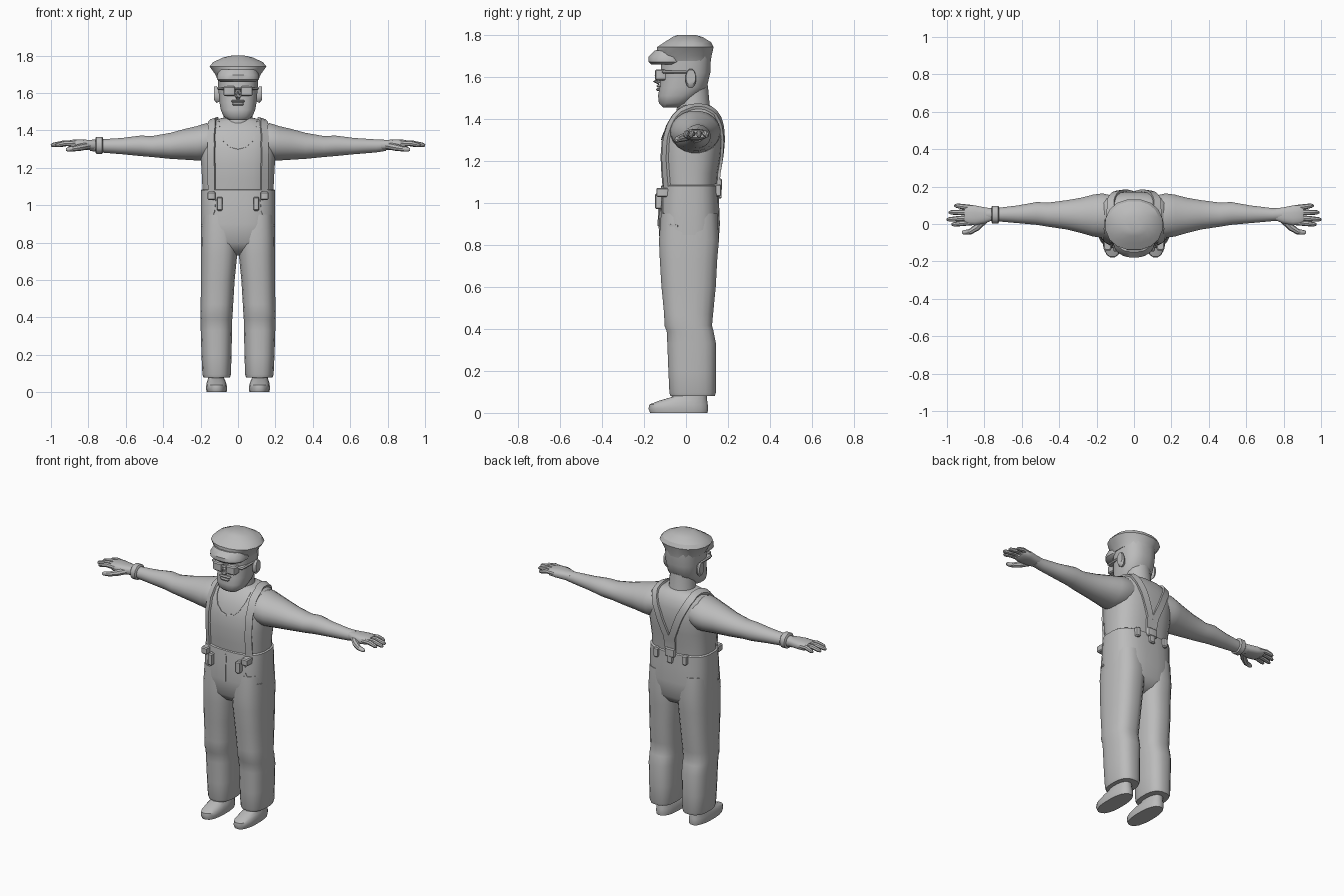
import bpy, bmesh, math
from mathutils import Vector
from mathutils.bvhtree import BVHTree

grey = bpy.data.materials.new("plain_grey")
grey.diffuse_color = (0.5, 0.5, 0.5, 1)


def make(name, verts, faces, angle=40):
    mesh = bpy.data.meshes.new(name)
    mesh.from_pydata([tuple(v) for v in verts], [], faces)
    bm = bmesh.new()
    bm.from_mesh(mesh)
    bmesh.ops.recalc_face_normals(bm, faces=bm.faces)
    bm.to_mesh(mesh)
    bm.free()
    mesh.materials.append(grey)
    ob = bpy.data.objects.new(name, mesh)
    bpy.context.collection.objects.link(ob)
    bpy.ops.object.select_all(action='DESELECT')
    ob.select_set(True)
    bpy.context.view_layer.objects.active = ob
    bpy.ops.object.shade_smooth_by_angle(angle=math.radians(angle))
    return BVHTree.FromPolygons([Vector(v) for v in verts], faces)


def skin(rings):
    """Faces joining equal rings, with capped ends."""
    n, k = len(rings[0]), len(rings)
    faces = [(i * n + j, i * n + (j + 1) % n, (i + 1) * n + (j + 1) % n, (i + 1) * n + j)
             for i in range(k - 1) for j in range(n)]
    faces += [tuple(range(n)), tuple(range((k - 1) * n, k * n))]
    return [v for r in rings for v in r], faces


def loft(name, axis, rings, n=20, p=2.0, s=1, angle=40):
    """Rings are (position on axis, a min, a max, b min, b max); s flips x."""
    out = []
    for t, a0, a1, b0, b1 in rings:
        ring = []
        for j in range(n):
            th = 2 * math.pi * (j + 0.5) / n
            c, d = math.cos(th), math.sin(th)
            a = (a0 + a1) / 2 + (a1 - a0) / 2 * math.copysign(abs(c) ** (2 / p), c)
            b = (b0 + b1) / 2 + (b1 - b0) / 2 * math.copysign(abs(d) ** (2 / p), d)
            x, y, z = {'x': (t, a, b), 'y': (a, t, b), 'z': (a, b, t)}[axis]
            ring.append((s * x, y, z))
        out.append(ring)
    return make(name, *skin(out), angle)


def tube(name, pts, s=1, n=8):
    """Points are (x, y, z, radius)."""
    P = [Vector((s * q[0], q[1], q[2])) for q in pts]
    out = []
    for i, q in enumerate(P):
        d = (P[min(i + 1, len(P) - 1)] - P[max(i - 1, 0)]).normalized()
        u = d.cross(Vector((0, 0, 1))).normalized()
        w = u.cross(d)
        r = pts[i][3]
        out.append([q + r * (math.cos(2 * math.pi * j / n) * u + math.sin(2 * math.pi * j / n) * w)
                    for j in range(n)])
    make(name, *skin(out))


def strip(name, tree, pts, width, thick, s=1, steps=4):
    """Band lying on the surface of another part."""
    P = [Vector((s * x, y, z)) for x, y, z in pts]
    fine = [P[i].lerp(P[i + 1], k / steps) for i in range(len(P) - 1) for k in range(steps)] + [P[-1]]
    hits = [tree.find_nearest(q)[:2] for q in fine]
    centre = Vector((0, 0.03, 1.2))
    out = []
    for i, (q, nrm) in enumerate(hits):
        if nrm.dot(q - centre) < 0:
            nrm = -nrm
        d = (hits[min(i + 1, len(hits) - 1)][0] - hits[max(i - 1, 0)][0]).normalized()
        side = d.cross(nrm).normalized() * width / 2
        e0, e1 = (tree.find_nearest(q + k * side)[0] for k in (1, -1))
        out.append([e0 - nrm * 0.004, e0 + nrm * thick, e1 + nrm * thick, e1 - nrm * 0.004])
    make(name, *skin(out), 35)


def block(name, x0, x1, y0, y1, z0, z1, s=1):
    """Rounded little block."""
    e = 0.006
    loft(name, 'z', [(z0, x0 + e, x1 - e, y0 + e, y1 - e), (z0 + e, x0, x1, y0, y1),
                     (z1 - e, x0, x1, y0, y1), (z1, x0 + e, x1 - e, y0 + e, y1 - e)], 12, 5, s)


# Shirt and trouser seat
torso = loft("torso", 'z', [(1.05, -.19, .19, -.11, .145), (1.14, -.193, .193, -.118, .152),
    (1.22, -.198, .198, -.122, .166), (1.30, -.203, .203, -.116, .174), (1.37, -.20, .20, -.095, .172),
    (1.42, -.182, .182, -.065, .158), (1.45, -.14, .14, -.035, .135), (1.465, -.09, .09, -.02, .115)], 28, 2.6)
hips = loft("trouser_seat", 'z', [(1.085, -.192, .192, -.11, .148), (1.08, -.199, .199, -.12, .155),
    (1.0, -.2, .2, -.128, .158), (.9, -.2, .2, -.132, .162), (.8, -.198, .198, -.125, .155),
    (.755, -.15, .15, -.09, .125), (.73, -.06, .06, -.04, .08)], 28, 2.8)

# Neck, head, cap and peak
loft("neck", 'z', [(1.40, -.09, .09, -.055, .125), (1.45, -.078, .078, -.045, .115),
                   (1.56, -.075, .075, -.045, .105)])
loft("head", 'z', [(1.455, -.05, .05, -.11, -.03), (1.475, -.078, .078, -.13, .02), (1.51, -.093, .093, -.134, .06),
    (1.55, -.10, .10, -.127, .10), (1.62, -.106, .106, -.122, .117), (1.70, -.11, .11, -.118, .12)], 20, 2.5)
loft("cap", 'z', [(1.675, -.113, .113, -.125, .12), (1.70, -.124, .124, -.145, .124), (1.742, -.155, .155, -.14, .134),
    (1.765, -.135, .135, -.105, .122), (1.79, -.08, .08, -.065, .08), (1.80, -.035, .035, -.04, .045)], 16, 2.2, 1, 30)
loft("cap_peak", 'z', [(1.658, -.095, .095, -.165, .0), (1.672, -.113, .113, -.18, .01),
                       (1.695, -.113, .113, -.18, .02), (1.725, -.10, .10, -.15, .0)], 20, 2.3)

# Face
tube("nose", [(0, -.118, 1.625, .010), (0, -.135, 1.60, .016), (0, -.142, 1.583, .017), (0, -.125, 1.572, .010)])
block("upper_lip", -.037, .037, -.141, -.11, 1.549, 1.563)
block("lower_lip", -.03, .03, -.143, -.11, 1.532, 1.548)
block("glasses_bridge", -.02, .02, -.146, -.125, 1.615, 1.626)
for s, side in ((-1, "right"), (1, "left")):
    block(side + "_lens", .014, .078, -.147, -.09, 1.584, 1.636, s)
    block(side + "_glasses_arm", .07, .112, -.115, .02, 1.615, 1.63, s)
    loft(side + "_ear", 'x', [(.095, .0, .035, 1.555, 1.62), (.115, -.003, .048, 1.545, 1.638),
                              (.127, .0, .046, 1.56, 1.635)], 12, 2.2, s)

    # Arm, palm and fingers
    loft(side + "_arm", 'x', [(.10, -.06, .15, 1.26, 1.43), (.17, -.075, .165, 1.235, 1.44), (.22, -.068, .158, 1.238, 1.424),
        (.28, -.05, .142, 1.242, 1.41), (.36, -.03, .128, 1.247, 1.388), (.46, -.015, .115, 1.257, 1.37), (.52, -.005, .118, 1.262, 1.373),
        (.62, .004, .10, 1.272, 1.36), (.74, .015, .085, 1.282, 1.352), (.79, .018, .086, 1.29, 1.35)], 20, 2, s)
    loft(side + "_palm", 'x', [(.76, .018, .084, 1.295, 1.348), (.80, .002, .09, 1.295, 1.35),
        (.85, -.008, .10, 1.298, 1.352), (.89, -.004, .102, 1.302, 1.35), (.905, .005, .095, 1.31, 1.345)], 16, 2.6, s)
    for name, y0, y1, tip in (("index", .008, -.002, .975), ("middle", .034, .024, 1.0),
                              ("ring", .062, .062, .99), ("little", .087, .098, .96)):
        m = (.87 + tip) / 2
        tube(f"{side}_{name}_finger", [(.86, y0, 1.328, .014), (m, (y0 + y1) / 2, 1.331, .0145),
             (tip - .012, y1, 1.322, .012), (tip, y1, 1.318, .006)], s)
    tube(side + "_thumb", [(.80, .02, 1.318, .019), (.84, -.018, 1.31, .019),
                           (.875, -.041, 1.303, .015), (.91, -.045, 1.298, .012), (.92, -.045, 1.297, .006)], s)

    # Trouser leg and hem
    loft(side + "_trouser_leg", 'z', [(.95, .0, .195, -.12, .15), (.82, -.001, .2, -.13, .158), (.73, .004, .2, -.126, .15),
        (.6, .017, .2, -.118, .143), (.47, .025, .2, -.105, .13), (.415, .028, .202, -.104, .125), (.39, .03, .201, -.093, .132),
        (.33, .031, .2, -.09, .144), (.2, .034, .196, -.085, .143), (.095, .037, .191, -.08, .143),
        (.08, .042, .186, -.075, .138)], 20, 2.6, s)

    # Shoe
    loft(side + "_shoe", 'z', [(0, .06, .168, -.172, .104), (.02, .058, .172, -.18, .107), (.04, .06, .17, -.176, .105),
        (.058, .066, .166, -.13, .102), (.075, .074, .16, -.07, .10), (.12, .076, .158, -.045, .10)], 20, 2.4, s)

    # Braces, clips and belt loops
    strip(side + "_brace", torso, [(.142, -.09, 1.06), (.142, -.10, 1.2), (.142, -.09, 1.32), (.138, -.045, 1.41),
        (.128, .05, 1.47), (.115, .14, 1.42), (.075, .18, 1.33), (.02, .18, 1.19), (.012, .16, 1.08)], .042, .013, s)
    block(side + "_front_clip", .12, .163, -.142, -.08, 1.028, 1.072, s)
    block(side + "_front_belt_loop", .083, .112, -.147, -.10, .97, 1.045, s)
    block(side + "_back_belt_loop", .085, .115, .13, .166, 1.03, 1.09, s)

    # Shirt neckline, armhole and trouser pocket edges
    strip(side + "_neckline", torso, [(.105, -.02, 1.45), (.10, -.07, 1.40), (.075, -.10, 1.345),
                                      (.04, -.115, 1.315), (0, -.12, 1.305)], .010, .004, s)
    strip(side + "_pocket_edge", hips, [(.125, -.12, 1.04), (.13, -.12, .97), (.15, -.11, .92),
                                        (.175, -.09, .895), (.2, -.04, .89)], .010, .004, s)

strip("fly", hips, [(0, -.13, 1.06), (0, -.14, .98), (0, -.14, .89)], .012, .004)
block("back_clip", -.035, .035, .13, .172, 1.06, 1.115)
block("back_clip_tab", -.02, .02, .14, .17, 1.02, 1.07)

# Wrist band
loft("wrist_band", 'x', [(-.762, .008, .092, 1.28, 1.36), (-.757, .002, .098, 1.274, 1.366),
                         (-.727, .002, .098, 1.274, 1.366), (-.722, .008, .092, 1.28, 1.36)], 20, 2.2)
